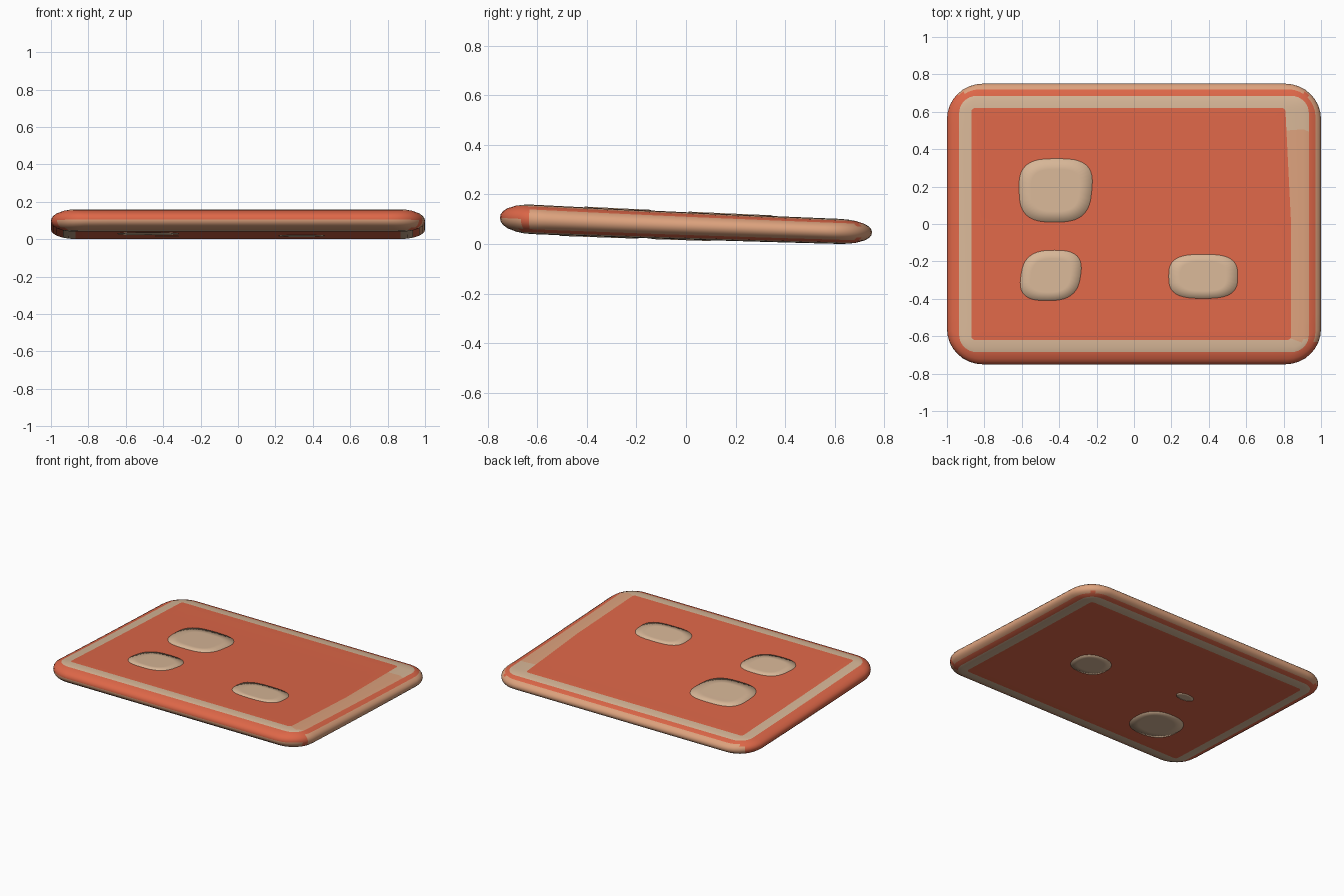
import bpy, bmesh
from math import cos, sin, pi, copysign

cube = bpy.data.objects.get("Cube")
if cube:
    bpy.data.objects.remove(cube, do_unlink=True)


def material(name, colour):
    mat = bpy.data.materials.new(name)
    mat.use_nodes = True
    mat.diffuse_color = (*colour, 1)
    bsdf = mat.node_tree.nodes["Principled BSDF"]
    bsdf.inputs["Base Color"].default_value = (*colour, 1)
    bsdf.inputs["Roughness"].default_value = 0.8
    return mat


ORANGE, BEIGE, TAN = 0, 1, 2
mats = [material("orange", (0.73, 0.136, 0.065)),
        material("beige", (0.68, 0.47, 0.31)),
        material("warm_tan", (0.72, 0.36, 0.205))]

HALF_X, HALF_Y, RIM = 1.0, 0.75, 0.14
ARC, EDGE = 8, 12
INSETS = [0, 0.003, 0.012, 0.03, 0.065, 0.095, 0.13, 0.18, 0.3, 0.5, 0.7]
BORDER = (0.065, 0.13)


def surface(y, level):
    """Height of the tilted, slightly bowed slab; level runs from -1 to 1."""
    return 0.0735 - 0.039 * y + 0.005 * y * y + level * 0.055 * (1 - 0.13 * y)


def rim_level(inset):
    if inset >= RIM:
        return 1
    return (1 - (1 - inset / RIM) ** 2.2) ** (1 / 2.2)


def outline(inset):
    """Rounded rectangle with the same point count at every inset."""
    radius = max(0.19 - 1.5 * inset, 0.02)
    cx, cy = HALF_X - inset - radius, HALF_Y - inset - radius
    arcs = []
    for k, (sx, sy) in enumerate([(1, 1), (-1, 1), (-1, -1), (1, -1)]):
        angles = [(k + i / ARC) * pi / 2 for i in range(ARC + 1)]
        arcs.append([(sx * cx + radius * cos(a), sy * cy + radius * sin(a))
                     for a in angles])
    points = []
    for k, arc in enumerate(arcs):
        points += arc
        (x0, y0), (x1, y1) = arc[-1], arcs[(k + 1) % 4][0]
        points += [(x0 + (x1 - x0) * i / EDGE, y0 + (y1 - y0) * i / EDGE)
                   for i in range(1, EDGE)]
    return points


def add_ring(bm, inset, side):
    ring = []
    for x, y in outline(inset):
        # the border widens along the left edge of the upper face
        if side > 0 and x > HALF_X - inset - 0.03 and 0.1 < inset < 0.2:
            x -= 0.03 + 0.05 * max(y, 0)
        ring.append(bm.verts.new((x, y, surface(y, side * rim_level(inset)))))
    return ring


def bridge(bm, a, b):
    n = len(a)
    return [bm.faces.new((a[i], a[(i + 1) % n], b[(i + 1) % n], b[i]))
            for i in range(n)]


def face_colour(face, inset, side):
    x, y, _ = face.calc_center_median()
    if BORDER[0] <= inset < BORDER[1]:
        on_left_edge = side > 0 and x > 0.78 and -0.62 < y < 0.52
        return TAN if on_left_edge else BEIGE
    if inset < 0.03 and (x > 0.93 and y > -0.62 or y > 0.7):
        return TAN
    if inset < BORDER[0] and side < 0 and y < -0.66:
        return TAN
    return ORANGE


def finish(bm, name):
    bmesh.ops.recalc_face_normals(bm, faces=bm.faces)
    mesh = bpy.data.meshes.new(name)
    bm.to_mesh(mesh)
    bm.free()
    for mat in mats:
        mesh.materials.append(mat)
    obj = bpy.data.objects.new(name, mesh)
    bpy.context.collection.objects.link(obj)
    mesh.shade_smooth()
    return obj


# Slab: nested outlines above and below a shared outer edge
bm = bmesh.new()
outer = add_ring(bm, 0, 1)
for side in (1, -1):
    previous = outer
    for start, inset in zip(INSETS, INSETS[1:]):
        ring = add_ring(bm, inset, side)
        for face in bridge(bm, previous, ring):
            face.material_index = face_colour(face, start, side)
        previous = ring
    bm.faces.new(previous)
finish(bm, "slab")


def patch(name, centre, size, side, taper=0, skew=0, power=3, count=40):
    """Thin rounded plate that follows the slab surface."""
    bm = bmesh.new()
    rings = []
    for scale, lift in ((1.0, -0.002), (0.995, 0.003), (0.66, 0.003), (0.33, 0.003)):
        ring = []
        for i in range(count):
            c, s = cos(2 * pi * i / count), sin(2 * pi * i / count)
            u = copysign(abs(c) ** (2 / power), c)
            v = copysign(abs(s) ** (2 / power), s)
            x = centre[0] + scale * size[0] * (u * (1 + taper * v) + skew * v)
            y = centre[1] + scale * size[1] * v
            ring.append(bm.verts.new((x, y, surface(y, side) + side * lift)))
        rings.append(ring)
    for a, b in zip(rings, rings[1:]):
        bridge(bm, a, b)
    bm.faces.new(rings[-1])
    for face in bm.faces:
        face.material_index = BEIGE
    obj = finish(bm, name)
    # an open shell: make sure it faces away from the slab
    if obj.data.polygons[-1].normal.z * side < 0:
        obj.data.flip_normals()


# Patches on the upper face
patch("upper_patch_back", (-0.42, 0.18), (0.195, 0.17), 1, taper=0.05, skew=0.03)
patch("upper_patch_right", (-0.445, -0.275), (0.16, 0.135), 1, skew=0.12, power=2.8)
patch("upper_patch_left", (0.37, -0.28), (0.185, 0.118), 1)

# Patches on the underside
patch("lower_patch_left", (0.34, -0.02), (0.125, 0.12), -1, power=2.4)
patch("lower_patch_right", (-0.48, -0.35), (0.165, 0.16), -1, power=2.4)
patch("lower_patch_small", (-0.38, 0.05), (0.065, 0.035), -1, power=2)
